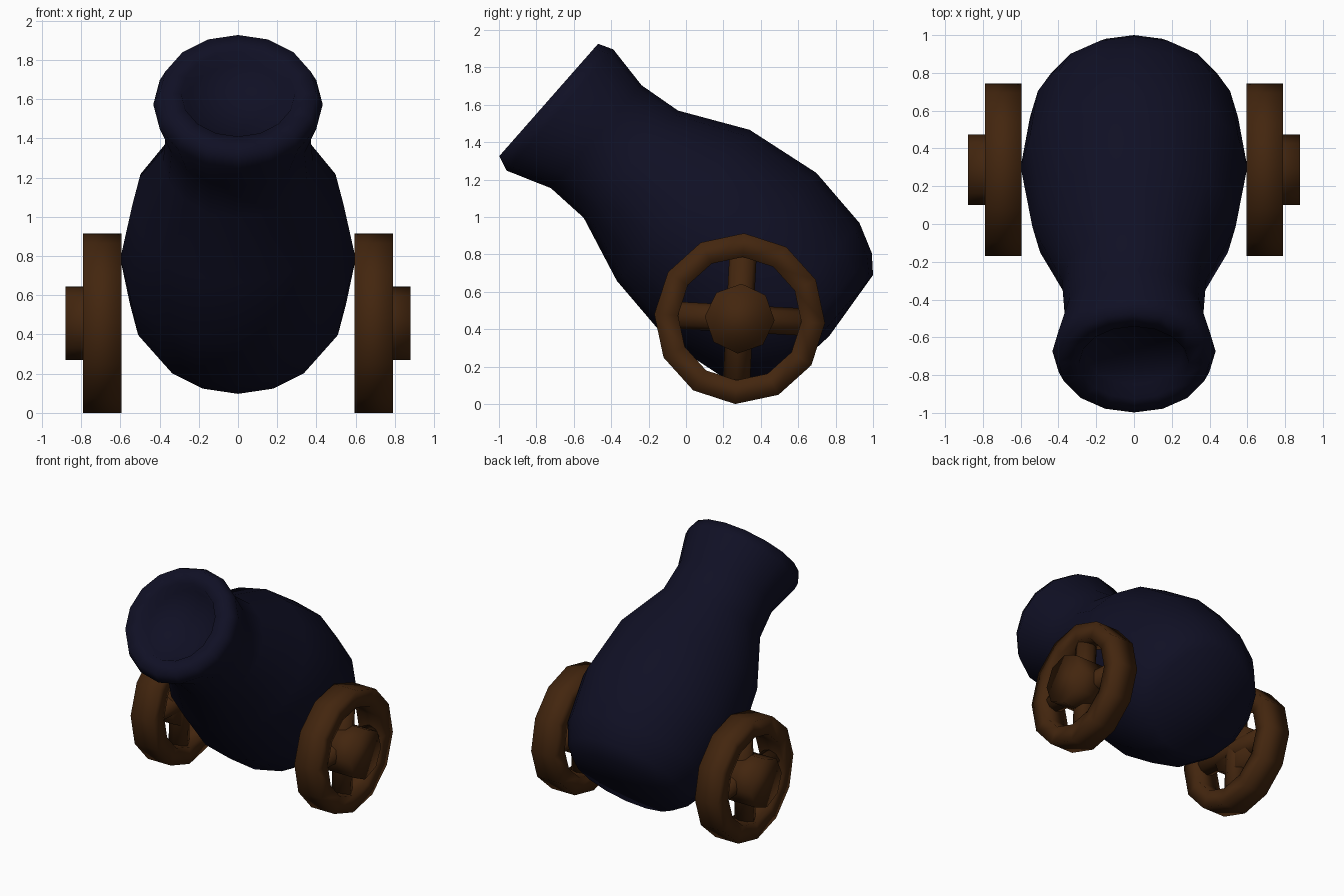
import bpy, bmesh, math
from mathutils import Vector

if "Cube" in bpy.data.objects:
    bpy.data.objects.remove(bpy.data.objects["Cube"])


def material(name, rgb):
    m = bpy.data.materials.new(name)
    m.diffuse_color = (*rgb, 1)
    m.use_nodes = True
    m.node_tree.nodes["Principled BSDF"].inputs["Base Color"].default_value = m.diffuse_color
    return m


IRON = material("dark navy iron", (0.005, 0.005, 0.018))
WOOD = material("brown wood", (0.056, 0.019, 0.0045))


def finish(bm, name, mat):
    bmesh.ops.recalc_face_normals(bm, faces=bm.faces)
    for f in bm.faces:
        f.smooth = True
    me = bpy.data.meshes.new(name)
    bm.to_mesh(me)
    bm.free()
    me.materials.append(mat)
    ob = bpy.data.objects.new(name, me)
    bpy.context.collection.objects.link(ob)
    return ob


def bridge(bm, a, b):
    n = len(a)
    for i in range(n):
        j = (i + 1) % n
        bm.faces.new((a[i], a[j], b[j], b[i]))


# Barrel: rings of (distance along axis, axis offset, radius), breech to bore
AXIS = Vector((0, -0.75, 0.66))
UP = Vector((0, 0.66, 0.75))
PROFILE = [
    (-0.295, 0.79, 0.39), (-0.212, 0.79, 0.474), (-0.057, 0.79, 0.551),
    (0.293, 0.79, 0.60), (0.714, 0.789, 0.538), (1.07, 0.769, 0.382),
    (1.306, 0.757, 0.367), (1.546, 0.736, 0.432), (1.627, 0.737, 0.40),
    (1.627, 0.737, 0.29), (1.55, 0.737, 0.26),
]
SIDES = 16
bm = bmesh.new()
rings = []
for s, t, r in PROFILE:
    ring = []
    for i in range(SIDES):
        a = 2 * math.pi * i / SIDES
        p = AXIS * s + UP * (t + r * math.cos(a))
        ring.append(bm.verts.new((r * math.sin(a), p.y, p.z)))
    rings.append(ring)
for a, b in zip(rings, rings[1:]):
    bridge(bm, a, b)
# Domed breech and flat bore floor
for ring, (s, t) in ((rings[0], (-0.335, 0.78)), (rings[-1], (1.55, 0.737))):
    pole = bm.verts.new(AXIS * s + UP * t)
    for i in range(SIDES):
        bm.faces.new((ring[i], ring[(i + 1) % SIDES], pole))
finish(bm, "barrel", IRON)

# Wheels
CY, CZ = 0.287, 0.457
TILT = math.radians(-3)


def circle(bm, x, r, n):
    return [bm.verts.new((x, CY + r * math.cos(TILT + 2 * math.pi * i / n),
                          CZ + r * math.sin(TILT + 2 * math.pi * i / n)))
            for i in range(n)]


def wheel_rim(side, label):
    bm = bmesh.new()
    loops = [circle(bm, side * x, r, 12) for x, r in
             ((0.595, 0.457), (0.79, 0.457), (0.79, 0.33), (0.595, 0.33))]
    for k in range(4):
        bridge(bm, loops[k], loops[(k + 1) % 4])
    finish(bm, label + "_wheel_rim", WOOD)


def wheel_hub(side, label):
    bm = bmesh.new()
    a = circle(bm, side * 0.64, 0.187, 8)
    b = circle(bm, side * 0.88, 0.187, 8)
    bridge(bm, a, b)
    bm.faces.new(a)
    bm.faces.new(b)
    finish(bm, label + "_wheel_hub", WOOD)


def wheel_spoke(side, label, number, angle):
    # Eight-sided bar spanning the whole wheel
    bm = bmesh.new()
    along = Vector((0, math.cos(angle), math.sin(angle)))
    across = Vector((0, -math.sin(angle), math.cos(angle)))
    centre = Vector((side * 0.69, CY, CZ))
    ends = []
    for d in (-0.37, 0.37):
        ends.append([bm.verts.new(
            centre + along * d
            + across * 0.073 * math.cos(k * math.pi / 4)
            + Vector((0.073 * math.sin(k * math.pi / 4), 0, 0)))
            for k in range(8)])
    bridge(bm, *ends)
    for e in ends:
        bm.faces.new(e)
    finish(bm, f"{label}_wheel_spoke_{number}", WOOD)


for side, label in ((1, "right"), (-1, "left")):
    wheel_rim(side, label)
    wheel_hub(side, label)
    for k in range(2):
        wheel_spoke(side, label, k + 1, TILT + k * math.pi / 2)
